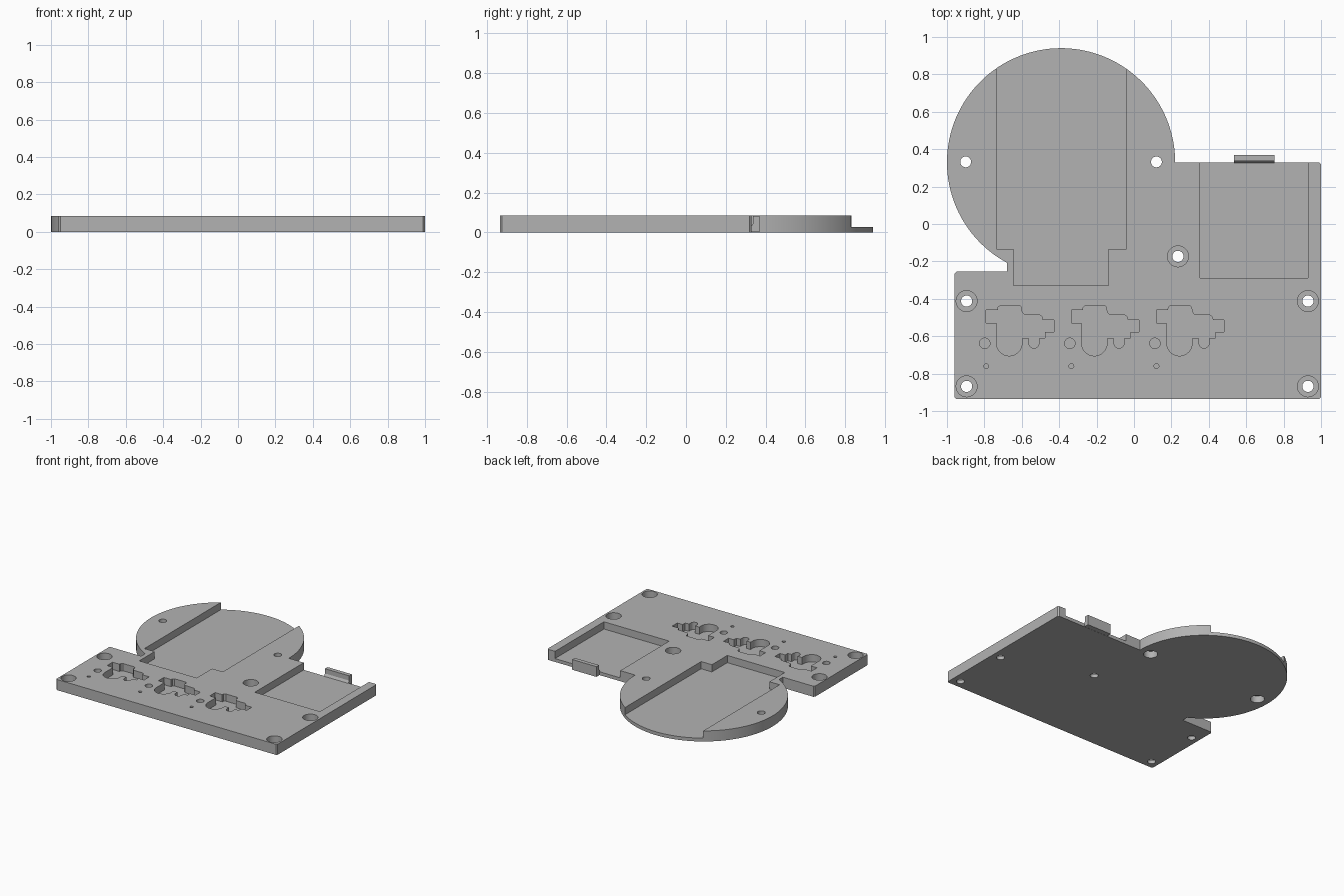
import bpy, bmesh, math

cube = bpy.data.objects.get("Cube")
if cube:
    bpy.data.objects.remove(cube)

TOP, FLOOR = 0.085, 0.027

grey = bpy.data.materials.new("plain grey")
grey.use_nodes = True
grey.diffuse_color = (0.45, 0.45, 0.45, 1)
grey.node_tree.nodes["Principled BSDF"].inputs["Base Color"].default_value = (0.45, 0.45, 0.45, 1)


def arc(cx, cy, r, a0, a1, n):
    """Points along an arc, angles in degrees."""
    angles = [math.radians(a0 + (a1 - a0) * i / n) for i in range(n + 1)]
    return [(cx + r * math.cos(a), cy + r * math.sin(a)) for a in angles]


def prism(name, outline, low, high, along_x=False):
    """Extrude a closed outline along z, or a (y, z) outline along x."""
    bm = bmesh.new()
    place = (lambda p: (low, p[0], p[1])) if along_x else (lambda p: (p[0], p[1], low))
    face = bm.faces.new([bm.verts.new(place(p)) for p in outline])
    made = bmesh.ops.extrude_face_region(bm, geom=[face])["geom"]
    shift = (high - low, 0, 0) if along_x else (0, 0, high - low)
    bmesh.ops.translate(bm, vec=shift, verts=[v for v in made if isinstance(v, bmesh.types.BMVert)])
    bmesh.ops.recalc_face_normals(bm, faces=bm.faces[:])
    mesh = bpy.data.meshes.new(name)
    bm.to_mesh(mesh)
    bm.free()
    mesh.materials.append(grey)
    obj = bpy.data.objects.new(name, mesh)
    bpy.context.collection.objects.link(obj)
    return obj


def cut(outline, low, high=0.2):
    """Remove a prism from the base plate."""
    tool = prism("cutter", outline, low, high)
    tool.hide_render = True
    mod = base.modifiers.new("cut", 'BOOLEAN')
    mod.operation = 'DIFFERENCE'
    mod.solver = 'EXACT'
    mod.object = tool
    bpy.context.view_layer.objects.active = base
    bpy.ops.object.modifier_apply(modifier=mod.name)
    bpy.data.objects.remove(tool)


def drill(x, y, r, low, high=0.2, n=32):
    cut(arc(x, y, r, 0, 360 - 360 / n, n - 1), low, high)


# Base plate: round platform merged with a rectangular board
c = 0.01
base = prism("base_plate", arc(-0.39, 0.33, 0.61, 0, 241.6, 96) + [
    (-0.68, -0.255), (-0.96 + c, -0.255), (-0.96, -0.255 - c),
    (-0.96, -0.935 + c), (-0.96 + c, -0.935), (1 - c, -0.935), (1, -0.935 + c),
    (1, 0.33 - c), (1 - c, 0.33)], 0, TOP)

# Stepped channel through the round platform
cut([(-0.735, 1.1), (-0.735, -0.135), (-0.645, -0.135), (-0.645, -0.33),
     (-0.135, -0.33), (-0.135, -0.135), (-0.04, -0.135), (-0.04, 1.1)], FLOOR)

# Rectangular pocket open at the back
cut([(0.352, -0.29), (0.93, -0.29), (0.93, 0.5), (0.352, 0.5)], FLOOR)

# Three socket pockets, each with two small blind holes
socket = [(-0.79, -0.46), (-0.728, -0.46), (-0.726, -0.445), (-0.713, -0.435),
          (-0.613, -0.435), (-0.602, -0.445), (-0.6, -0.47), (-0.587, -0.484),
          (-0.505, -0.487), (-0.492, -0.495), (-0.488, -0.513), (-0.428, -0.513),
          (-0.428, -0.578), (-0.475, -0.578), (-0.475, -0.61), (-0.508, -0.612)]
socket += arc(-0.535, -0.637, 0.027, 0, -180, 12)
socket += [(-0.562, -0.612), (-0.599, -0.612)]
socket += arc(-0.667, -0.637, 0.068, 0, -180, 20)
socket += [(-0.735, -0.53), (-0.79, -0.53)]
for i in range(3):
    dx = 0.455 * i
    cut([(x + dx, y) for x, y in socket], FLOOR)
    drill(-0.798 + dx, -0.638, 0.028, FLOOR)
    drill(-0.79 + dx, -0.76, 0.013, FLOOR, n=16)

# Screw holes with wide recesses on top
for x, y in [(-0.895, -0.412), (-0.895, -0.868), (0.93, -0.412), (0.93, -0.868), (0.235, -0.173)]:
    drill(x, y, 0.056, FLOOR)
    drill(x, y, 0.03, -0.1)

# Platform holes with wide recesses underneath
for x in (-0.9, 0.12):
    drill(x, 0.332, 0.052, -0.1, 0.055)
    drill(x, 0.332, 0.029, -0.1)

# Upright stop tab behind the pocket
tab = prism("back_tab", [(0.325, 0.001), (0.37, 0.001), (0.37, 0.083), (0.337, 0.083),
                         (0.337, 0.045), (0.325, FLOOR)], 0.535, 0.75, along_x=True)

# Smooth curved walls, crisp edges
bpy.ops.object.select_all(action='DESELECT')
base.select_set(True)
bpy.context.view_layer.objects.active = base
bpy.ops.object.shade_smooth_by_angle(angle=math.radians(30))
